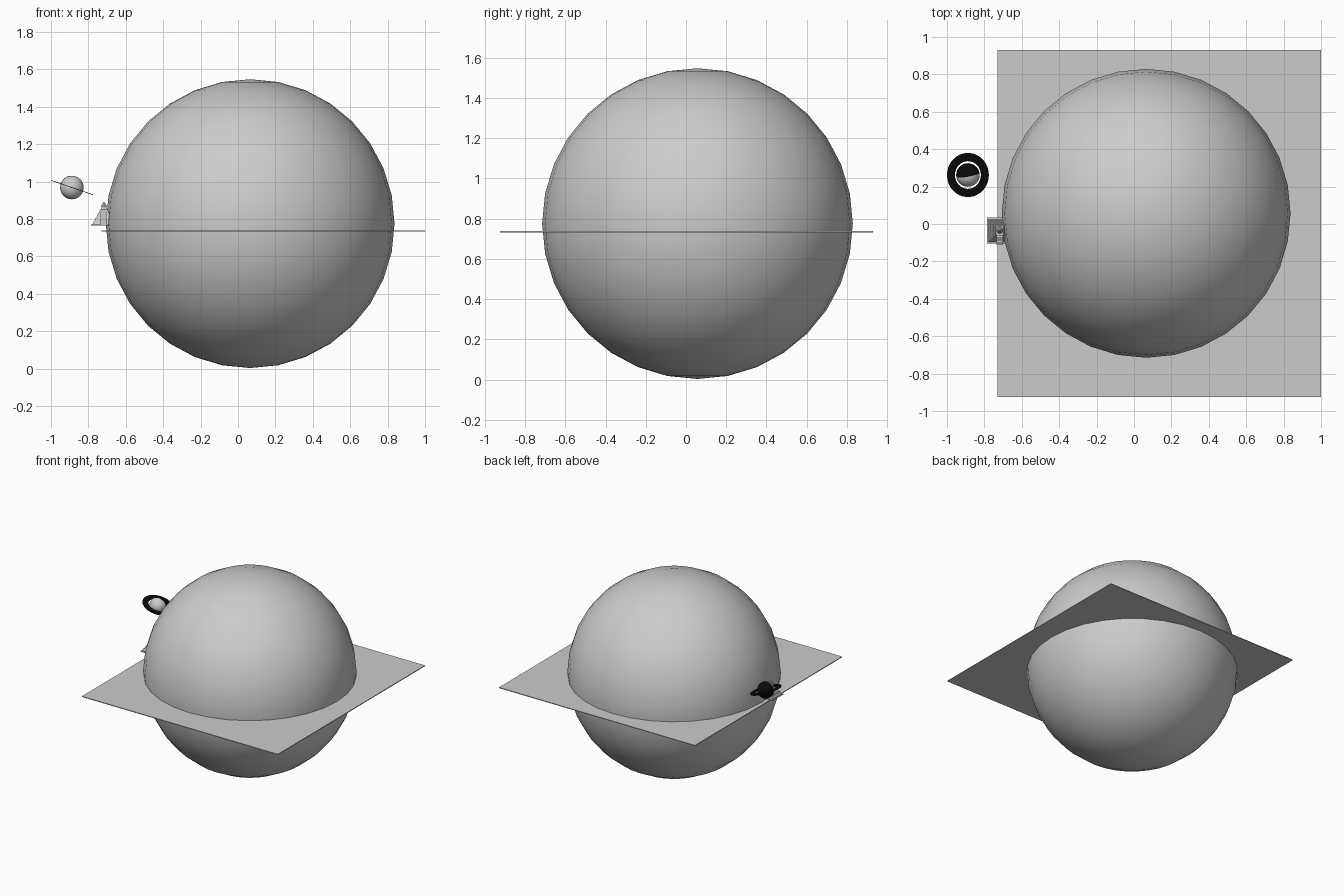
import bpy, bmesh, math
from mathutils import Vector, Matrix

cube = bpy.data.objects.get("Cube")
if cube:
    bpy.data.objects.remove(cube, do_unlink=True)


def material(name, value):
    m = bpy.data.materials.new(name)
    m.use_nodes = True
    colour = (value, value, value, 1)
    m.diffuse_color = colour
    m.node_tree.nodes["Principled BSDF"].inputs["Base Color"].default_value = colour
    return m


grey = material("pale grey", 0.6)
black = material("black", 0.003)


def finish(bm, name, location, mats, smooth=False):
    bmesh.ops.recalc_face_normals(bm, faces=bm.faces)
    mesh = bpy.data.meshes.new(name)
    bm.to_mesh(mesh)
    bm.free()
    for m in mats:
        mesh.materials.append(m)
    if smooth:
        mesh.shade_smooth()
    obj = bpy.data.objects.new(name, mesh)
    obj.location = location
    bpy.context.collection.objects.link(obj)
    return obj


def sphere(radius):
    bm = bmesh.new()
    bmesh.ops.create_uvsphere(bm, u_segments=32, v_segments=16, radius=radius)
    return bm


def box(bm, size, centre):
    mat = Matrix.Translation(centre) @ Matrix.Diagonal((*size, 1))
    bmesh.ops.create_cube(bm, size=1, matrix=mat)


# Large globe
finish(sphere(0.772), "globe", (0.065, 0.057, 0.775), [grey], True)

# Flat sheet cutting through the globe
bm = bmesh.new()
box(bm, (1.73, 1.855, 0.006), (0, 0, 0))
finish(bm, "ground_sheet", (0.135, 0.002, 0.735), [grey])

# Small planet, dark on its back half
planet_at = (-0.888, 0.262, 0.968)
bm = sphere(0.063)
back = Vector((-0.18, 0.98, 0.15)).normalized()
bmesh.ops.bisect_plane(bm, geom=bm.verts[:] + bm.edges[:] + bm.faces[:],
                       plane_co=(0, 0, 0), plane_no=back)
for f in bm.faces:
    f.material_index = int(f.calc_center_median().dot(back) > 0)
finish(bm, "small_planet", planet_at, [grey, black], True)

# Tilted ring around the small planet
bm = bmesh.new()
for radius in (0.118, 0.074):
    bmesh.ops.create_circle(bm, segments=32, radius=radius)
bmesh.ops.bridge_loops(bm, edges=bm.edges[:])
ring = finish(bm, "planet_ring", planet_at, [black])
ring.rotation_euler.y = math.radians(19)
thick = ring.modifiers.new("thickness", "SOLIDIFY")
thick.thickness = 0.003
thick.offset = 0

# Stepped temple half sunk into the globe's side
temple_at = (-0.717, -0.035, 0.765)
bm = bmesh.new()
box(bm, (0.14, 0.14, 0.006), (0, 0, 0.003))
tiers = 4
height = 0.02
for i in range(tiers):
    half = 0.06 - 0.011 * i
    bmesh.ops.create_cone(
        bm, cap_ends=True, segments=4, depth=height,
        radius1=half * math.sqrt(2), radius2=(half - 0.007) * math.sqrt(2),
        matrix=Matrix.Translation((0, 0, 0.006 + height * (i + 0.5)))
        @ Matrix.Rotation(math.pi / 4, 4, "Z"))
finish(bm, "temple_tiers", temple_at, [grey])

# Front stairway
bm = bmesh.new()
steps = 8
for i in range(steps):
    top = 0.086 * (i + 1) / steps
    front = -0.078 + 0.007 * i
    box(bm, (0.034, -front, top), (0, front / 2, top / 2))
finish(bm, "temple_stairs", temple_at, [grey])

# Shrine and spire on top
bm = bmesh.new()
box(bm, (0.026, 0.026, 0.02), (0, 0, 0.094))
bmesh.ops.create_cone(bm, cap_ends=True, segments=8, radius1=0.017, radius2=0,
                      depth=0.026, matrix=Matrix.Translation((0, 0, 0.115)))
finish(bm, "temple_spire", temple_at, [grey])
